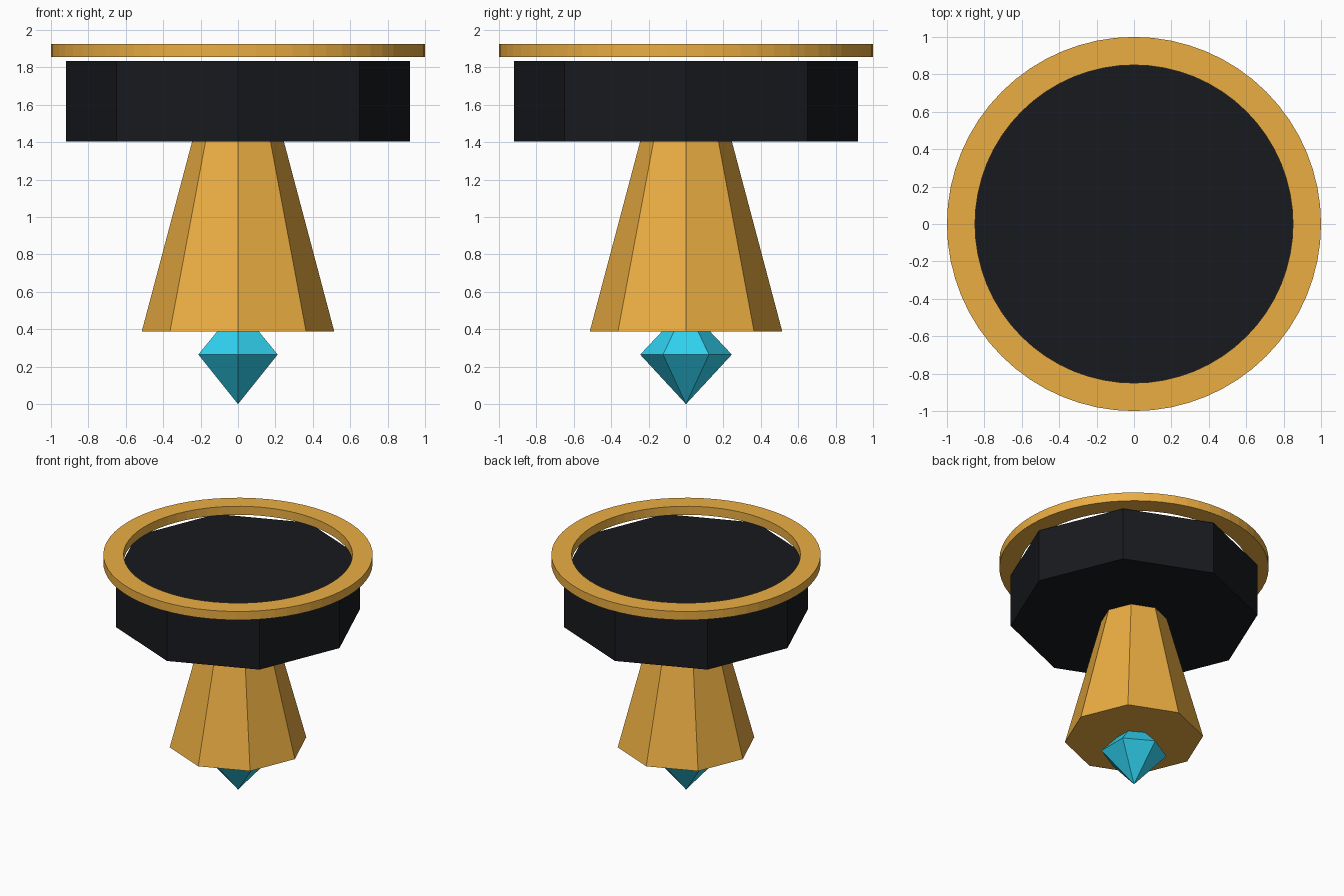
import bpy, bmesh
from math import cos, sin, tau, pi

if "Cube" in bpy.data.objects:
    bpy.data.objects.remove(bpy.data.objects["Cube"])


def material(name, rgb):
    m = bpy.data.materials.new(name)
    m.diffuse_color = (*rgb, 1)
    m.use_nodes = True
    m.node_tree.nodes["Principled BSDF"].inputs["Base Color"].default_value = m.diffuse_color
    return m


gold = material("gold", (0.83, 0.42, 0.055))
black = material("black", (0.009, 0.010, 0.013))
cyan = material("cyan", (0.03, 0.65, 0.88))


def lathe(name, profile, sides, mat, start=0.0, closed=False):
    """Faceted solid from (radius, z) points; radius 0 makes a tip."""
    bm = bmesh.new()
    rings = []
    for r, z in profile:
        if r == 0:
            rings.append([bm.verts.new((0, 0, z))] * sides)
        else:
            rings.append([bm.verts.new((r * cos(start + tau * i / sides),
                                        r * sin(start + tau * i / sides), z))
                          for i in range(sides)])
    pairs = list(zip(rings, rings[1:]))
    if closed:
        pairs.append((rings[-1], rings[0]))
    for a, b in pairs:
        for i in range(sides):
            j = (i + 1) % sides
            bm.faces.new(list(dict.fromkeys((a[i], a[j], b[j], b[i]))))
    if not closed:
        for (r, z), ring in ((profile[0], rings[0]), (profile[-1], rings[-1])):
            if r > 0:
                bm.faces.new(ring)
    bmesh.ops.recalc_face_normals(bm, faces=bm.faces)
    mesh = bpy.data.meshes.new(name)
    bm.to_mesh(mesh)
    bm.free()
    mesh.materials.append(mat)
    ob = bpy.data.objects.new(name, mesh)
    bpy.context.collection.objects.link(ob)
    return ob


# Six-sided gem with a pointed base
lathe("gem", [(0, 0), (0.245, 0.265), (0.13, 0.387)], 6, cyan, pi / 2)
# Eight-sided tapered stem
lathe("stem", [(0.515, 0.387), (0.245, 1.405)], 8, gold)
# Eight-sided dark head
lathe("head", [(0.92, 1.405), (0.92, 1.835)], 8, black)
# Flat ring floating just above the head
lathe("rim_ring", [(1, 1.855), (1, 1.925), (0.85, 1.925), (0.85, 1.855)],
      64, gold, closed=True)
